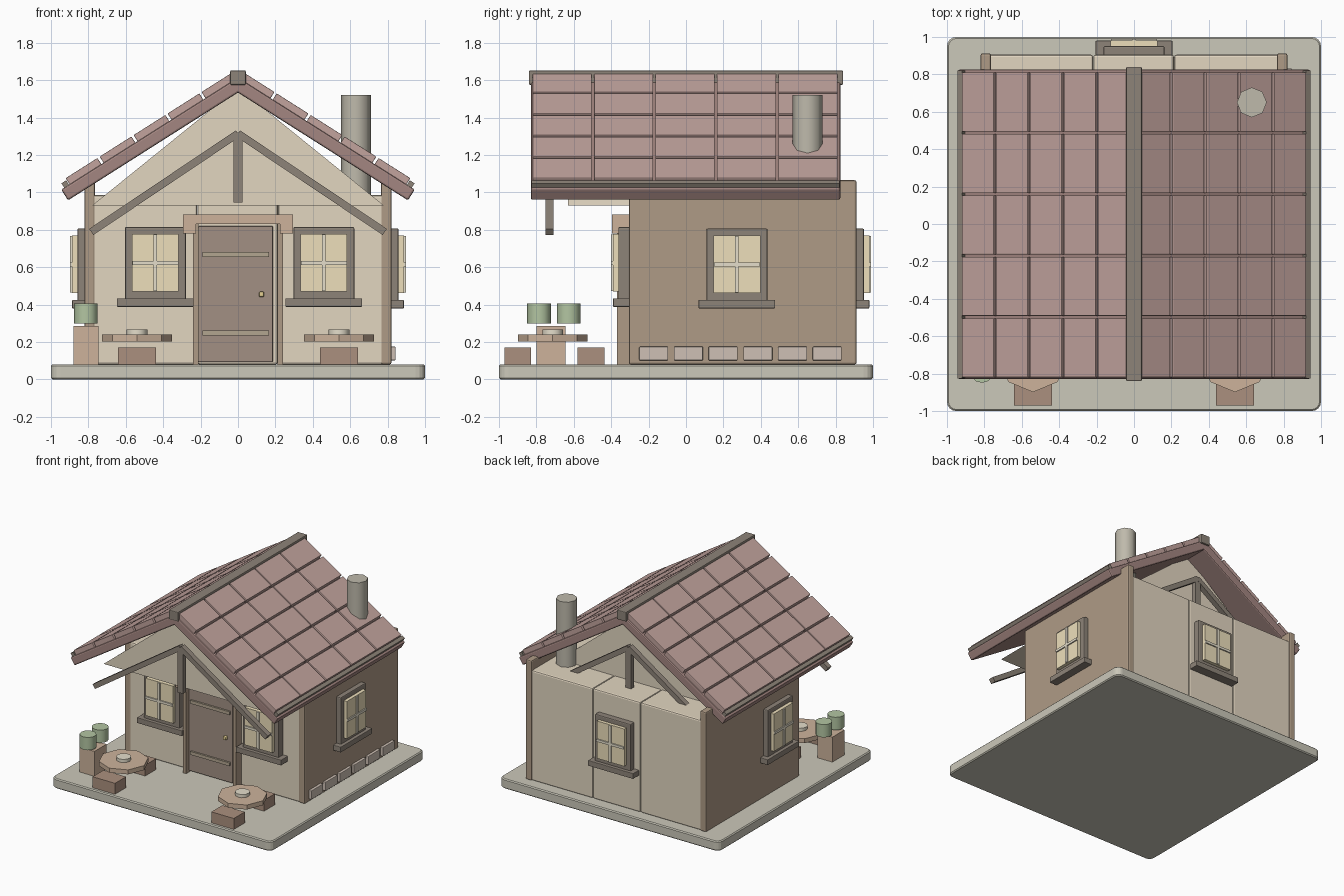
import bpy, bmesh, math
from mathutils import Matrix, Vector

if "Cube" in bpy.data.objects:
    bpy.data.objects.remove(bpy.data.objects["Cube"])

COL = dict(
    stone=(0.60, 0.58, 0.49), plaster=(0.76, 0.67, 0.53), brown=(0.43, 0.33, 0.24),
    dark=(0.27, 0.23, 0.19), tile=(0.54, 0.37, 0.34), slab=(0.37, 0.24, 0.22),
    glass=(0.85, 0.74, 0.50), bar=(0.78, 0.73, 0.60), door=(0.36, 0.28, 0.23),
    wood=(0.61, 0.45, 0.33), seat=(0.41, 0.28, 0.21), brick=(0.62, 0.53, 0.46),
    leaf=(0.45, 0.56, 0.36), flue=(0.52, 0.49, 0.41), brass=(0.8, 0.65, 0.3),
    strap=(0.45, 0.38, 0.28))
MATS = {}


def finish(name, bm, col, mat=None):
    if mat is not None:
        bm.transform(mat)
    bmesh.ops.recalc_face_normals(bm, faces=bm.faces)
    me = bpy.data.meshes.new(name)
    bm.to_mesh(me)
    bm.free()
    if col not in MATS:
        MATS[col] = bpy.data.materials.new(col)
        MATS[col].diffuse_color = (*COL[col], 1)
    me.materials.append(MATS[col])
    ob = bpy.data.objects.new(name, me)
    bpy.context.collection.objects.link(ob)
    return ob


def box(name, x, y, z, col, bevel=0.0, mat=None):
    """Box from (min, max) ranges."""
    bm = bmesh.new()
    bmesh.ops.create_cube(bm, size=1)
    size = Vector((x[1] - x[0], y[1] - y[0], z[1] - z[0]))
    mid = Vector((x[0] + x[1], y[0] + y[1], z[0] + z[1])) / 2
    bm.transform(Matrix.Translation(mid) @ Matrix.Diagonal((*size, 1)))
    if bevel:
        bmesh.ops.bevel(bm, geom=bm.edges[:], offset=bevel, segments=2,
                        profile=0.5, affect='EDGES')
    return finish(name, bm, col, mat)


def cyl(name, c, r, z, col, sides=8):
    bm = bmesh.new()
    bmesh.ops.create_cone(bm, cap_ends=True, segments=sides, radius1=r, radius2=r,
                          depth=z[1] - z[0])
    # put a corner on the x axis
    v = bm.verts[:][0].co
    turn = Matrix.Rotation(-math.atan2(v.y, v.x), 4, 'Z')
    return finish(name, bm, col, Matrix.Translation((*c, sum(z) / 2)) @ turn)


# Ground slab
bm = bmesh.new()
bmesh.ops.create_cube(bm, size=1)
bm.transform(Matrix.Translation((0, 0, 0.04)) @ Matrix.Diagonal((2, 2, 0.08, 1)))
corners = [e for e in bm.edges if abs(e.verts[0].co.z - e.verts[1].co.z) > 0.01]
bmesh.ops.bevel(bm, geom=corners, offset=0.05, segments=4, profile=0.5, affect='EDGES')
rims = [e for e in bm.edges if abs(e.verts[0].co.z - e.verts[1].co.z) < 0.01]
bmesh.ops.bevel(bm, geom=rims, offset=0.008, segments=1, affect='EDGES')
finish("ground_slab", bm, 'stone')

# Plaster body in three panels, with timber side walls
for n, x in (("left", (-0.8, -0.219)), ("middle", (-0.217, 0.213)), ("right", (0.215, 0.8))):
    box(f"wall_panel_{n}", x, (-0.30, 0.905), (0.08, 0.985), 'plaster', 0.012)
for s in (-1, 1):
    box("side_wall", sorted((s * 0.765, s * 0.82)), (-0.305, 0.912), (0.08, 1.065), 'brown', 0.01)

# Gable prism under the roof
bm = bmesh.new()
face = bm.faces.new([bm.verts.new(p) for p in
                     ((-0.78, -0.63, 0.93), (0.78, -0.63, 0.93), (0, -0.63, 1.56))])
ext = bmesh.ops.extrude_face_region(bm, geom=[face])['geom']
bmesh.ops.translate(bm, vec=(0, 1.26, 0), verts=[g for g in ext if isinstance(g, bmesh.types.BMVert)])
finish("gable", bm, 'plaster')

# Timber trusses front and back
ang = math.atan2(0.53, 0.79)
for y in (-0.73, 0.73):
    box("truss_post", (-0.025, 0.025), (y - 0.02, y + 0.02), (0.945, 1.32), 'dark')
    for s in (-1, 1):
        m = Matrix.Translation((0, y, 1.315)) @ Matrix.Rotation(s * ang, 4, 'Y')
        box("truss_arm", sorted((0, s * 0.945)), (-0.022, 0.022), (-0.02, 0.02), 'dark', 0, m)

# Roof: slab, tiles and eave batten on each slope
pitch = math.atan(0.634)
for s in (-1, 1):
    m = Matrix.Translation((0, 0, 1.614)) @ Matrix.Rotation(s * pitch, 4, 'Y')
    box("roof_slab", sorted((0, s * 1.119)), (-0.83, 0.825), (-0.068, 0), 'slab', 0.01, m)
    box("eave_batten", sorted((s * 1.07, s * 1.10)), (-0.825, 0.82), (-0.01, 0.028), 'dark', 0, m)
    for i in range(5):
        for j in range(5):
            u, y = 0.005 + i * 0.215, -0.82 + j * 0.3285
            box("roof_tile", sorted((s * u, s * (u + 0.201))), (y, y + 0.316),
                (-0.01, 0.039), 'tile', 0.004, m)
box("ridge_beam", (-0.042, 0.042), (-0.84, 0.84), (1.575, 1.652), 'dark', 0.006)

# Chimney
flue = cyl("chimney", (0.63, 0.65), 0.08, (0.97, 1.52), 'flue')


# Windows: frame, sill, pane and glazing bars, facing -y before turning
def window(x, y, z, turn):
    m = Matrix.Translation((x, y, z)) @ Matrix.Rotation(math.radians(turn), 4, 'Z')
    box("window_frame", (-0.163, 0.163), (-0.062, 0.0), (-0.2, 0.192), 'dark', 0.008, m)
    box("window_sill", (-0.205, 0.205), (-0.09, 0.0), (-0.235, -0.19), 'dark', 0.004, m)
    box("window_pane", (-0.125, 0.125), (-0.09, -0.03), (-0.152, 0.155), 'glass', 0, m)
    box("window_bar_upright", (-0.01, 0.01), (-0.1, -0.05), (-0.15, 0.153), 'bar', 0, m)
    box("window_bar_cross", (-0.123, 0.123), (-0.1, -0.05), (-0.01, 0.01), 'bar', 0, m)


window(-0.442, -0.30, 0.623, 0)
window(0.459, -0.30, 0.623, 0)
window(0.797, 0.272, 0.615, 90)
window(-0.797, 0.0, 0.615, -90)
window(0, 0.89, 0.615, 180)

# Door with straps, knob, posts and lintel
box("door", (-0.212, 0.187), (-0.335, -0.28), (0.092, 0.82), 'door', 0.006)
for z in (0.235, 0.655):
    box("door_strap", (-0.19, 0.167), (-0.35, -0.32), (z, z + 0.027), 'strap')
box("door_knob", (0.112, 0.14), (-0.36, -0.32), (0.44, 0.47), 'brass', 0.008)
for s in (-1, 1):
    box("door_post", sorted((s * 0.212, s * 0.24)), (-0.37, -0.29), (0.08, 0.84), 'brown')
    box("lintel_block", sorted((s * 0.225, s * 0.293)), (-0.395, -0.29), (0.78, 0.882), 'wood')
box("lintel", (-0.225, 0.225), (-0.395, -0.29), (0.832, 0.882), 'wood')

# Bricks along the right wall
for i in range(6):
    y = -0.25 + i * 0.1855
    box("foot_brick", (0.80, 0.842), (y, y + 0.155), (0.102, 0.175), 'brick', 0.004)

# Tables with plates and stools
for s in (-1, 1):
    x = s * 0.54
    cyl("table_top", (x, -0.713), 0.186, (0.203, 0.24), 'wood')
    cyl("plate", (x, -0.713), 0.055, (0.24, 0.266), 'bar', 12)
    for y in (-0.9, -0.508):
        box("stool", (x - 0.102, x + 0.102), (y - 0.071, y + 0.071), (0.08, 0.17), 'seat')

# Planter with two bushes
box("planter", (-0.88, -0.745), (-0.80, -0.643), (0.08, 0.285), 'wood')
for y in (-0.786, -0.628):
    bush = cyl("bush", (-0.813, y), 0.063, (0.30, 0.405), 'leaf', 12)

# Smooth the round parts only
for ob in bpy.data.objects:
    if ob.name.startswith(("chimney", "bush", "plate")):
        bpy.ops.object.select_all(action='DESELECT')
        ob.select_set(True)
        bpy.context.view_layer.objects.active = ob
        bpy.ops.object.shade_smooth_by_angle(angle=math.radians(50))

for m in bpy.data.materials:
    if m.users and not m.is_grease_pencil:
        m.use_nodes = True
        m.node_tree.nodes["Principled BSDF"].inputs["Base Color"].default_value = m.diffuse_color
